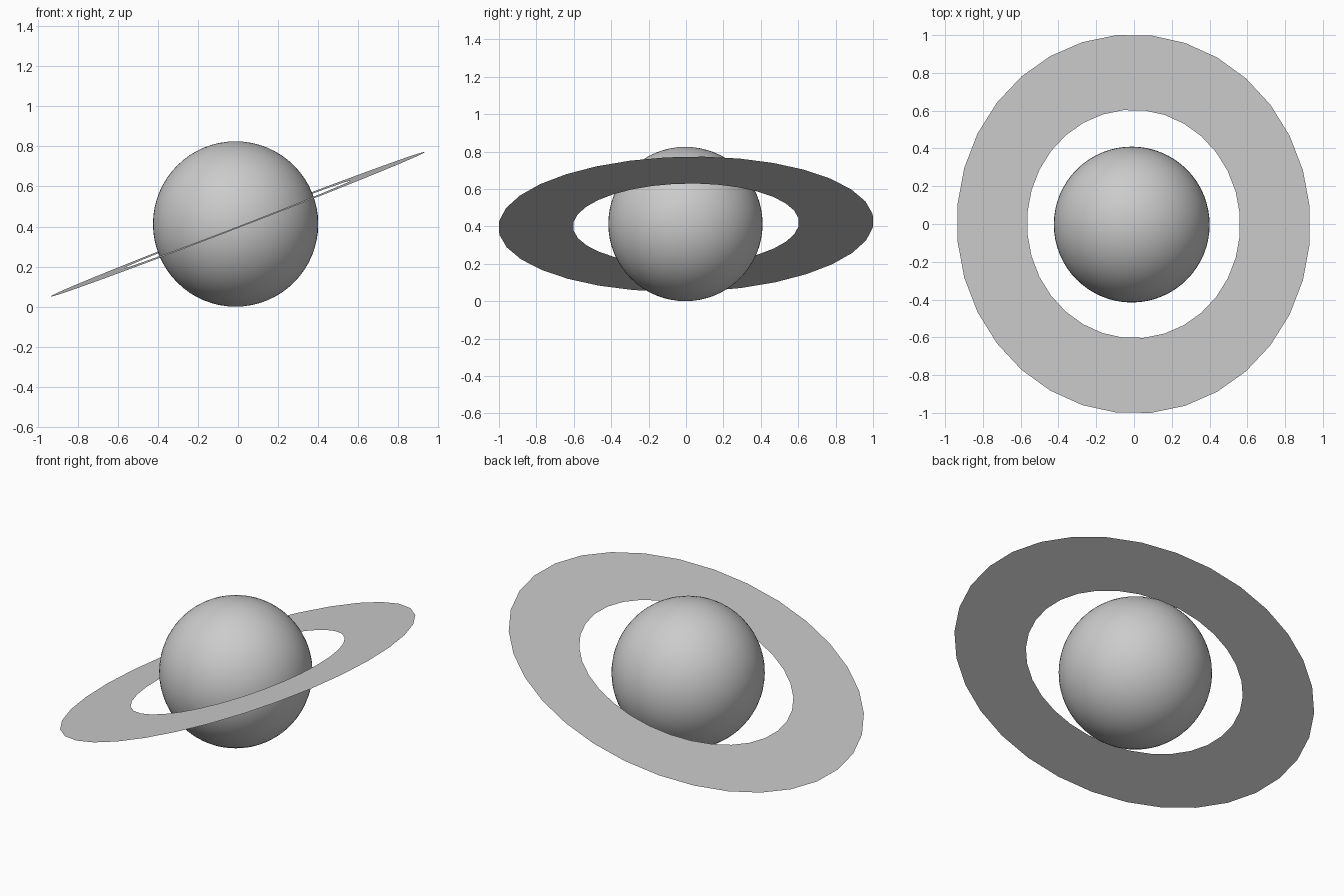
import bpy, bmesh
from math import radians, cos, sin, pi
from mathutils import Matrix

if "Cube" in bpy.data.objects:
    bpy.data.objects.remove(bpy.data.objects["Cube"])

grey = bpy.data.materials.new("light grey")
grey.diffuse_color = (0.6, 0.6, 0.6, 1)
grey.use_nodes = True
grey.node_tree.nodes["Principled BSDF"].inputs["Base Color"].default_value = grey.diffuse_color


def make(name, bm):
    me = bpy.data.meshes.new(name)
    bm.to_mesh(me)
    bm.free()
    me.materials.append(grey)
    ob = bpy.data.objects.new(name, me)
    bpy.context.collection.objects.link(ob)
    return ob


# Smooth planet ball
bm = bmesh.new()
bmesh.ops.create_uvsphere(bm, u_segments=64, v_segments=32, radius=0.4125)
for f in bm.faces:
    f.smooth = True
planet = make("planet", bm)
planet.location = (-0.012, -0.003, 0.4125)

# Flat 32-sided ring, tilted up towards +x
bm = bmesh.new()
N = 32
loops = []
for r in (0.605, 1.004):
    loops.append([bm.verts.new((r * cos((i + 0.5) * 2 * pi / N), r * sin((i + 0.5) * 2 * pi / N), 0))
                  for i in range(N)])
inner, outer = loops
for i in range(N):
    j = (i + 1) % N
    bm.faces.new((inner[i], outer[i], outer[j], inner[j]))
tilt = Matrix.Rotation(radians(1.1), 4, 'X') @ Matrix.Rotation(radians(-21.1), 4, 'Y')
bmesh.ops.transform(bm, matrix=Matrix.Translation((-0.002, 0, 0.411)) @ tilt, verts=bm.verts)
make("ring", bm)
